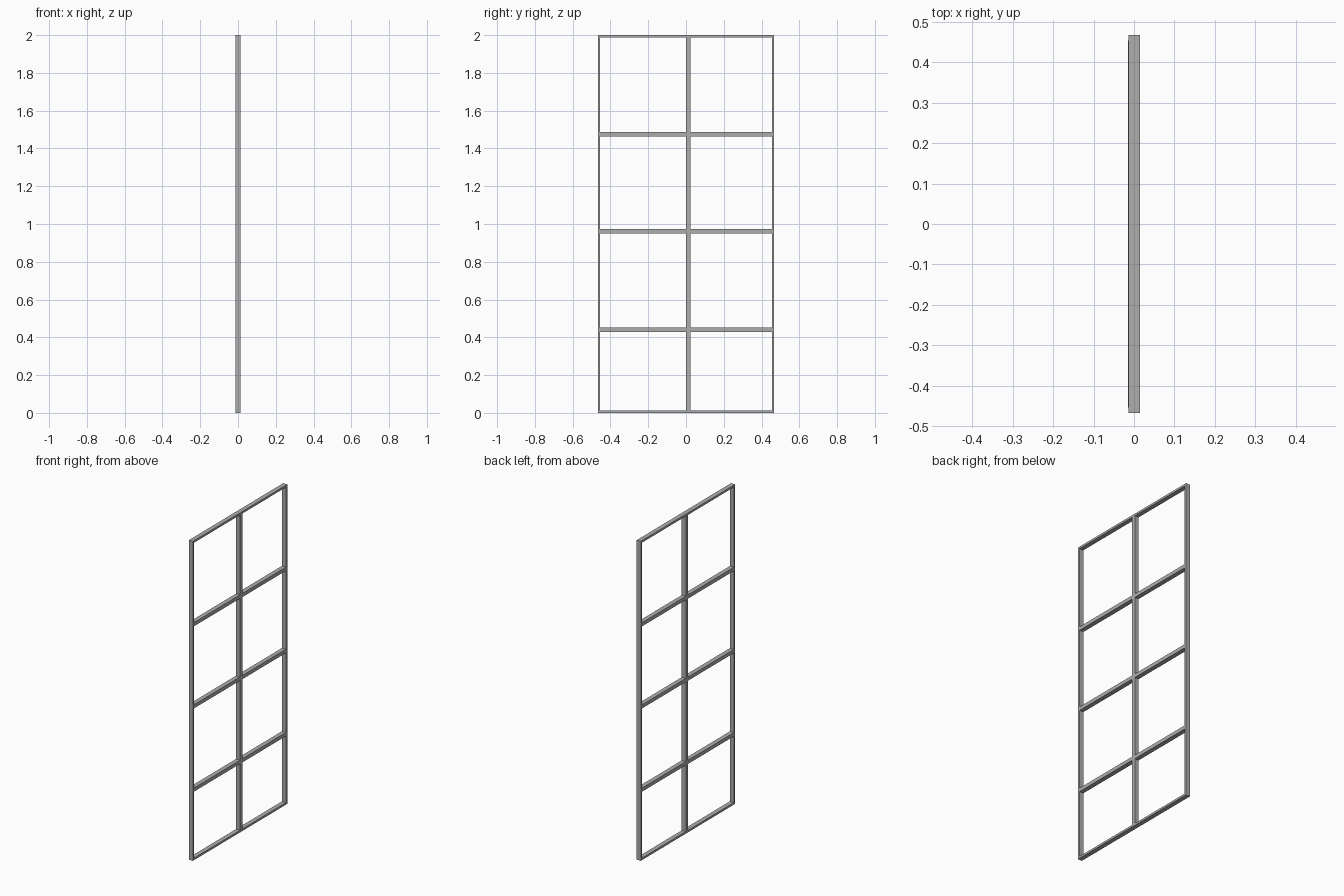
import bpy

if "Cube" in bpy.data.objects:
    bpy.data.objects.remove(bpy.data.objects["Cube"])

Y, H, W = 0.467, 2.0, 0.013      # half width, height, outer bar width
FX = (-0.0138, 0.0145)           # depth range of the outer frame
BX = (-0.0145, 0.0138)           # depth range of the glazing bars

metal = bpy.data.materials.new("dark_grey_metal")
metal.diffuse_color = (0.42, 0.42, 0.42, 1)
metal.use_nodes = True
metal.node_tree.nodes["Principled BSDF"].inputs["Base Color"].default_value = metal.diffuse_color


def bar(name, xs, ys, zs):
    """Box spanning the given ranges."""
    bpy.ops.mesh.primitive_cube_add(
        size=1, location=[(a + b) / 2 for a, b in (xs, ys, zs)])
    ob = bpy.context.object
    ob.name = name
    ob.scale = [b - a for a, b in (xs, ys, zs)]
    bpy.ops.object.transform_apply(location=False, rotation=False, scale=True)
    ob.data.materials.append(metal)
    return ob


# outer frame: two stiles, top and bottom rails
bar("left_stile", FX, (-Y, -Y + W), (0, H))
bar("right_stile", FX, (Y - W, Y), (0, H))
bar("bottom_rail", FX, (-Y + W, Y - W), (0, W))
bar("top_rail", FX, (-Y + W, Y - W), (H - W, H))

# central upright, slightly off centre
C0, C1 = 0.0, 0.023
bar("centre_upright", BX, (C0, C1), (W, H - W))

# crossbars, split on either side of the upright
for i, z in enumerate((0.440, 0.961, 1.475)):
    zs = (z - 0.0115, z + 0.0115)
    bar(f"crossbar_left_{i + 1}", BX, (-Y + W, C0), zs)
    bar(f"crossbar_right_{i + 1}", BX, (C1, Y - W), zs)
